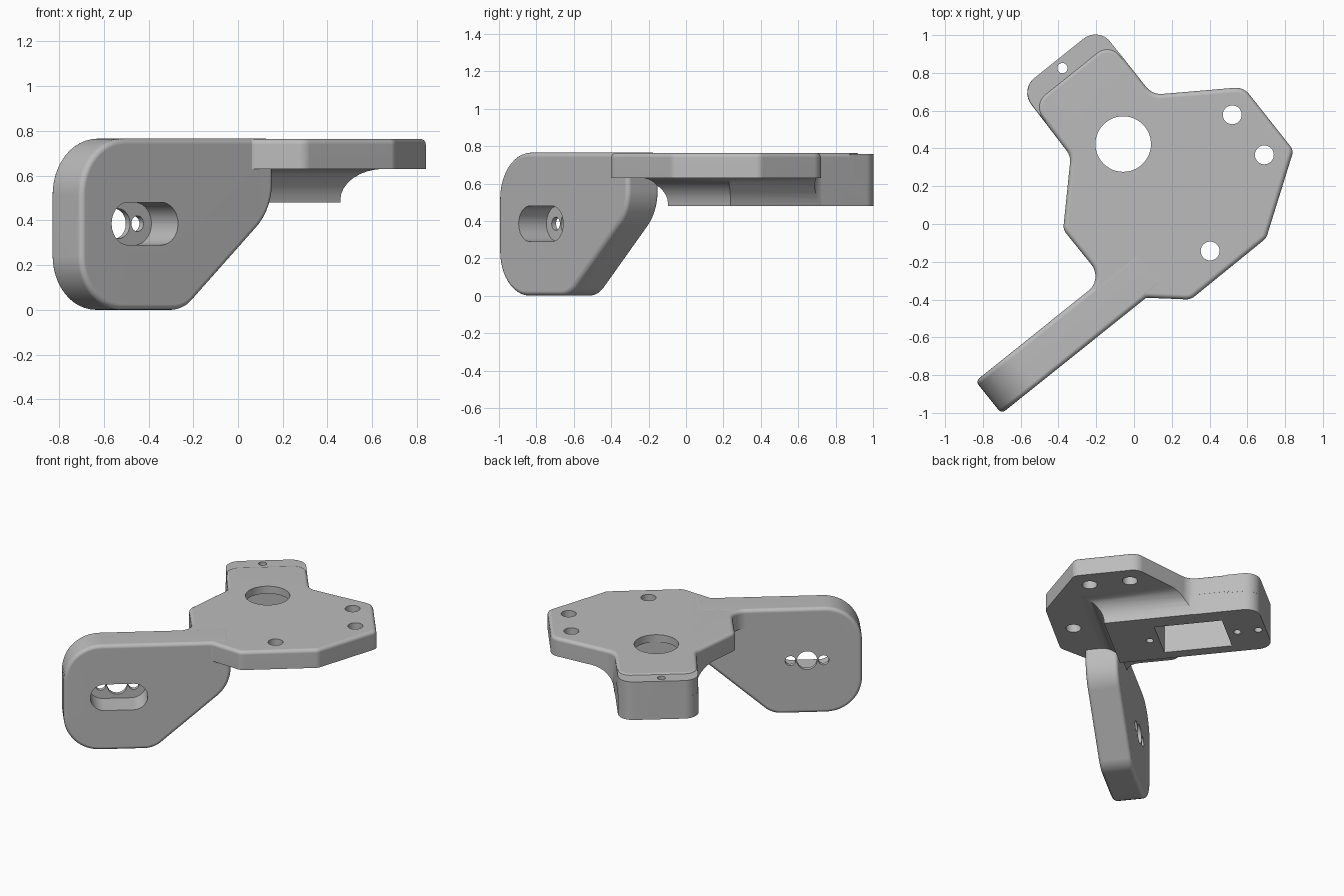
import bpy, bmesh
from math import sin, cos, tan, pi, radians, sqrt
from mathutils import Vector

if "Cube" in bpy.data.objects:
    bpy.data.objects.remove(bpy.data.objects["Cube"])

grey = bpy.data.materials.new("plain grey")
grey.use_nodes = True
grey.diffuse_color = (0.5, 0.5, 0.5, 1)
grey.node_tree.nodes["Principled BSDF"].inputs["Base Color"].default_value = (0.5, 0.5, 0.5, 1)

# Diagonal axes: a runs along the arm, b runs from the tail to the front
CA, SA = cos(radians(38.7)), sin(radians(38.7))


def diag(a, b):
    return (CA * a + SA * b, SA * a - CA * b)


def flat(p, q, h):
    return Vector((p, q, h))


def tilted(p, q, h):
    return Vector((*diag(p, q), h))


def upright(p, q, h):
    return Vector((*diag(p, h), q))


def rounded(corners, steps=8):
    """Outline from (x, y, radius) corners, convex or concave."""
    pts = []
    for i, (x, y, r) in enumerate(corners):
        c = Vector((x, y))
        u = (Vector(corners[i - 1][:2]) - c).normalized()
        v = (Vector(corners[(i + 1) % len(corners)][:2]) - c).normalized()
        if r == 0:
            pts.append(c)
            continue
        half = u.angle(v) / 2
        centre = c + (u + v).normalized() * r / sin(half)
        start = c + u * r / tan(half) - centre
        end = c + v * r / tan(half) - centre
        sweep = pi - 2 * half
        for k in range(steps + 1):
            t = k / steps
            pts.append(centre + (start * sin((1 - t) * sweep) + end * sin(t * sweep)) / sin(sweep))
    return pts


def circle(x, y, r, n=32):
    return [(x + r * cos(2 * pi * k / n), y + r * sin(2 * pi * k / n)) for k in range(n)]


def loft(name, rings, bevel_caps=(), bevel=0.025):
    """Solid through a stack of equal rings, with rounded cap rims."""
    bm = bmesh.new()
    rows = [[bm.verts.new(p) for p in ring] for ring in rings]
    caps = [bm.faces.new(rows[0]), bm.faces.new(rows[-1])]
    n = len(rows[0])
    for low, high in zip(rows, rows[1:]):
        for i in range(n):
            bm.faces.new((low[i], low[(i + 1) % n], high[(i + 1) % n], high[i]))
    bmesh.ops.recalc_face_normals(bm, faces=bm.faces)
    rims = [e for c in bevel_caps for e in caps[c].edges]
    if rims:
        bmesh.ops.bevel(bm, geom=rims, offset=bevel, segments=4, profile=0.5, affect='EDGES')
    mesh = bpy.data.meshes.new(name)
    bm.to_mesh(mesh)
    bm.free()
    mesh.materials.append(grey)
    ob = bpy.data.objects.new(name, mesh)
    bpy.context.collection.objects.link(ob)
    return ob


def prism(name, pts, lo, hi, frame=flat, bevel_caps=()):
    return loft(name, [[frame(p[0], p[1], h) for p in pts] for h in (lo, hi)], bevel_caps)


def select(ob):
    bpy.ops.object.select_all(action='DESELECT')
    ob.select_set(True)
    bpy.context.view_layer.objects.active = ob


def combine(ob, tool, operation='DIFFERENCE'):
    select(ob)
    m = ob.modifiers.new(operation.title(), 'BOOLEAN')
    m.object, m.operation, m.solver = tool, operation, 'EXACT'
    bpy.ops.object.modifier_apply(modifier=m.name)


LEFT, RIGHT = -0.028, 0.506          # sides of the motor block, along a
BACK, FRONT = 0.125, 0.345           # faces of the arm, along b
TOP, UNDER, BASE = 0.765, 0.63, 0.48


def footprint(tail, inset, corner):
    """Plate outline with a tail of the given reach."""
    e = inset
    return rounded([
        (*diag(LEFT + e, tail), corner), (*diag(RIGHT - e, tail), corner),
        (0.097, 0.684, 0.1), (0.58, 0.725, 0.09), (0.845, 0.39, 0.05),
        (0.70, -0.075, 0.06), (0.30, -0.40, 0.07), (0.055, -0.39, 0.06),
        (*diag(-0.6, FRONT - 0.001), 0), (*diag(-0.6, BACK + 0.001), 0),
        (*diag(-0.31, BACK + 0.001), 0.1), (-0.375, -0.03, 0.06),
        (-0.335, 0.36, 0.09)])


# Top plate
plate = prism("top_plate", footprint(-0.835, 0, 0.09), UNDER, TOP - 0.001, bevel_caps=(1,))

# Motor block with a concave flare up to the plate, trimmed to the outline
R = 0.14
rings = [(BASE, 0)] + [(UNDER - R + R * sin(t), R * (1 - cos(t)))
                       for t in [k * pi / 16 for k in range(9)]] + [(UNDER + 0.01, R)]
block = loft("motor_block", [
    [tilted(a, b, z) for a, b in ((LEFT - d, -1.1), (RIGHT + d, -1.1),
                                  (RIGHT + d, 0.1 + d), (LEFT - d, 0.1 + d))]
    for z, d in rings])
trim = prism("trim", footprint(-0.933, 0.001, 0.1), 0.4, 0.9)
combine(block, trim, 'INTERSECT')

# Raised end of the motor block behind the plate
cap = prism("tail_cap", rounded([(LEFT + .001, -0.933, 0.1), (RIGHT - .001, -0.933, 0.1),
                                 (RIGHT - .001, -0.72, 0), (LEFT + .001, -0.72, 0)]),
            UNDER - 0.01, TOP - 0.008, tilted)
combine(block, cap, 'UNION')

# Upright arm
arm = prism("arm", rounded([(-1.175, 0, 0.24), (-0.578, 0, 0.17), (-0.07, 0.447, 0.26),
                            (-0.07, TOP, 0.03), (-1.175, TOP, 0.25)], 12),
            BACK, FRONT, upright, (0, 1))

# Motor pocket, shaft opening and screw holes
MID, ZC, SLOT = 0.22, 0.385, -0.81
body_cutters = [
    prism("pocket_cutter", [(MID - .17, -.67), (MID + .17, -.67), (MID + .17, -.215), (MID - .17, -.215)],
          0.4, 0.71, tilted),
    prism("shaft_cutter", circle(MID, -0.366, 0.147, 48), 0.5, 0.9, tilted),
    prism("tail_screw_cutter", circle(MID, -0.881, 0.027), 0.4, 0.9, tilted)]
body_cutters += [prism("screw_cutter", circle(MID, b, 0.025), 0.4, 0.6, tilted) for b in (-0.74, -0.15)]
body_cutters += [prism("mount_cutter", circle(x, y, 0.05), 0.4, 0.9)
                 for x, y in ((0.52, 0.578), (0.69, 0.366), (0.403, -0.143))]

# Slotted recess and three holes in the arm
arm_cutters = [prism("slot_cutter", rounded([
    (SLOT + i * 0.19, ZC + j * 0.0951, 0.095) for i, j in ((-1, -1), (1, -1), (1, 1), (-1, 1))], 12),
    0.155, 0.5, upright)]
arm_cutters += [prism("arm_hole_cutter", circle(SLOT + s, ZC, r), 0, 0.3, upright)
                for s, r in ((-0.11, 0.035), (0, 0.067), (0.11, 0.035))]

for part, tools in ((plate, body_cutters), (block, body_cutters), (arm, arm_cutters)):
    for tool in tools:
        combine(part, tool)
for tool in body_cutters + arm_cutters + [trim, cap]:
    bpy.data.objects.remove(tool)

# Smooth curved walls, crisp flat faces
for part in (plate, block, arm):
    select(part)
    bpy.ops.object.shade_smooth_by_angle(angle=radians(30))
    m = part.modifiers.new("Flat caps", 'WEIGHTED_NORMAL')
    m.keep_sharp = True
